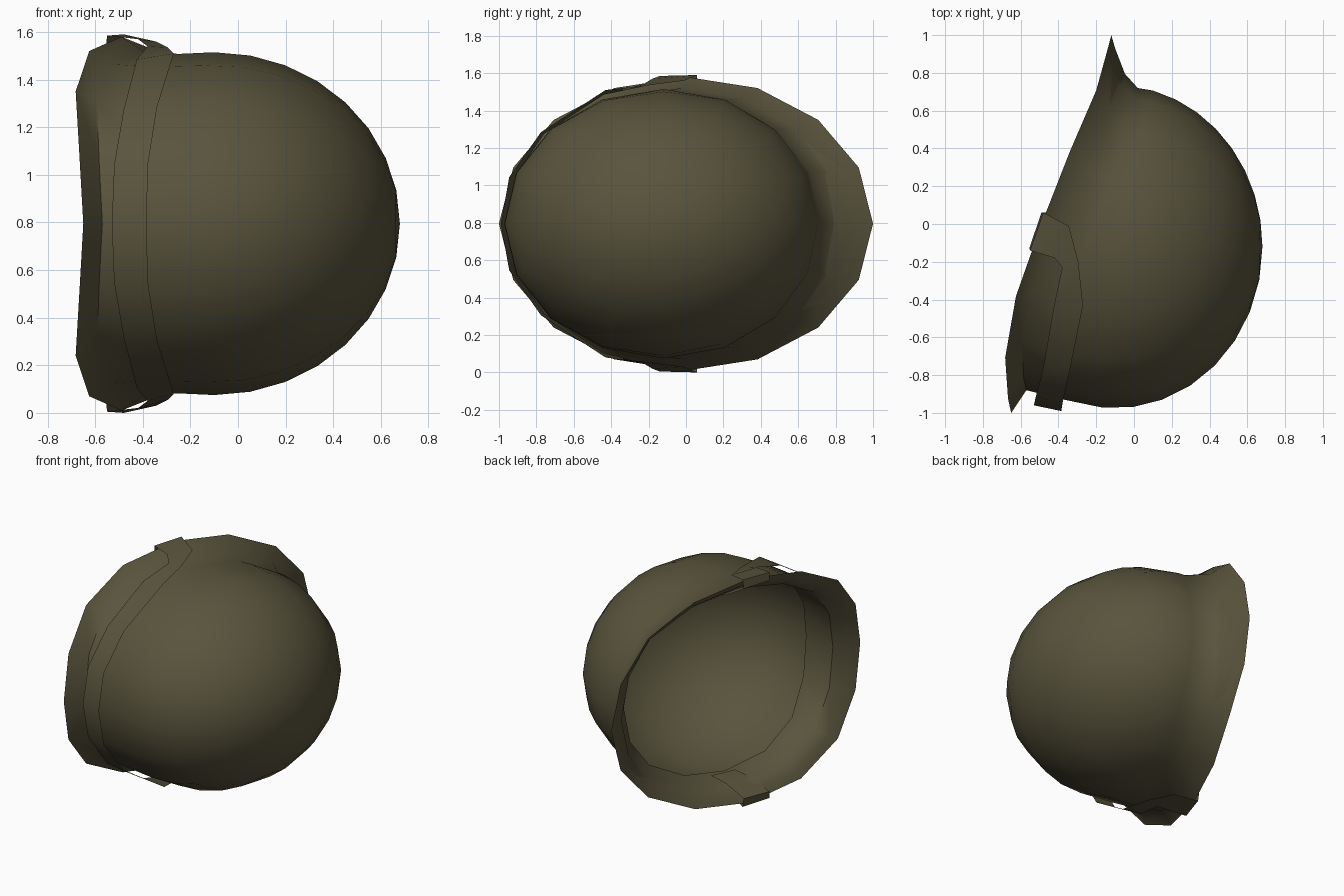
import bpy, bmesh, math
from mathutils import Vector

if "Cube" in bpy.data.objects:
    bpy.data.objects.remove(bpy.data.objects["Cube"])

N, ZC = 16, 0.795
olive = bpy.data.materials.new("olive drab")
olive.diffuse_color = (0.1, 0.088, 0.046, 1)
olive.use_nodes = True
olive.node_tree.nodes["Principled BSDF"].inputs["Base Color"].default_value = olive.diffuse_color


def finish(name, bm, angle):
    bmesh.ops.recalc_face_normals(bm, faces=bm.faces)
    me = bpy.data.meshes.new(name)
    bm.to_mesh(me)
    bm.free()
    me.materials.append(olive)
    ob = bpy.data.objects.new(name, me)
    bpy.context.collection.objects.link(ob)
    bpy.ops.object.select_all(action='DESELECT')
    ob.select_set(True)
    bpy.context.view_layer.objects.active = ob
    bpy.ops.object.shade_smooth_by_angle(angle=math.radians(angle))
    return ob


def blend(fsb, c):
    """Quadratic through the front (+y), side and back values."""
    f, s, b = fsb
    return s + (f - b) / 2 * c + ((f + b) / 2 - s) * c * c


# slanted rim height from the visor tip (+y) round to the back
RIM = [-.12, -.14, -.2, -.34, -.49, -.625, -.682, -.667, -.65]


def rim_x(i):
    return RIM[min(i, N - i)]


def ring(offset, cy, ry, rz):
    pts = []
    for i in range(N):
        a = 2 * math.pi * i / N
        c, s = math.cos(a), math.sin(a)
        pts.append(Vector((rim_x(i) + blend(offset, c), cy + ry * c, ZC + rz * s)))
    return pts


def dome_ring(t):
    pts = []
    for i in range(N):
        a = 2 * math.pi * i / N
        start = blend((15, 0, -5), math.cos(a))
        p = math.radians(start + (90 - start) * t)
        pts.append(Vector((-.1 + .78 * math.sin(p),
                           -.12 + .855 * math.cos(p) * math.cos(a),
                           ZC + .72 * math.cos(p) * math.sin(a))))
    return pts


# helmet shell: inner skirt, rolled rim, flared visor, dome
LEVELS = 8
rings = [ring((.13, .26, .34), -.105, .78, .67),
         ring((.07, .10, .10), -.02, .82, .68),
         ring((.02, .035, .035), 0, .93, .735),
         ring((0, 0, 0), 0, 1.0, .785),
         ring((.04, .09, .08), -.025, .855, .725),
         ring((.14, .24, .28), -.105, .825, .713)]
rings += [dome_ring(k / LEVELS) for k in range(LEVELS)]
bm = bmesh.new()
vr = [[bm.verts.new(p) for p in r] for r in rings]
for lo, hi in zip(vr, vr[1:]):
    for i in range(N):
        j = (i + 1) % N
        bm.faces.new((lo[i], lo[j], hi[j], hi[i]))
apex = bm.verts.new((.68, -.12, ZC))
for i in range(N):
    bm.faces.new((vr[-1][i], vr[-1][(i + 1) % N], apex))
finish("helmet_shell", bm, 50)

# chin strap: (left edge, right edge), third value is distance from the middle
HALF = [((-.53, -.96, 0), (-.385, -.99, 0)),
        ((-.52, -.915, .25), (-.378, -.945, .25)),
        ((-.48, -.76, .48), (-.34, -.775, .49)),
        ((-.425, -.44, .69), (-.27, -.43, .715)),
        ((-.38, -.23, .745), (-.295, -.2, .74)),
        ((-.42, -.18, .775), (-.345, -.01, .765)),
        ((-.55, -.14, .79), (-.48, .06, .795)),
        ((-.555, -.13, .74), (-.49, .06, .735)),
        ((-.42, -.12, .67), (-.36, .07, .66)),
        ((-.31, -.10, .64), (-.25, .08, .63))]
path = [(l, r, -1) for l, r in reversed(HALF[1:])] + [(l, r, 1) for l, r in HALF]
bm = bmesh.new()
prev = None
for l, r, side in path:
    cur = [bm.verts.new((p[0], p[1], ZC + side * p[2])) for p in (l, r)]
    if prev:
        bm.faces.new((prev[0], prev[1], cur[1], cur[0]))
    prev = cur
finish("chin_strap", bm, 40)
